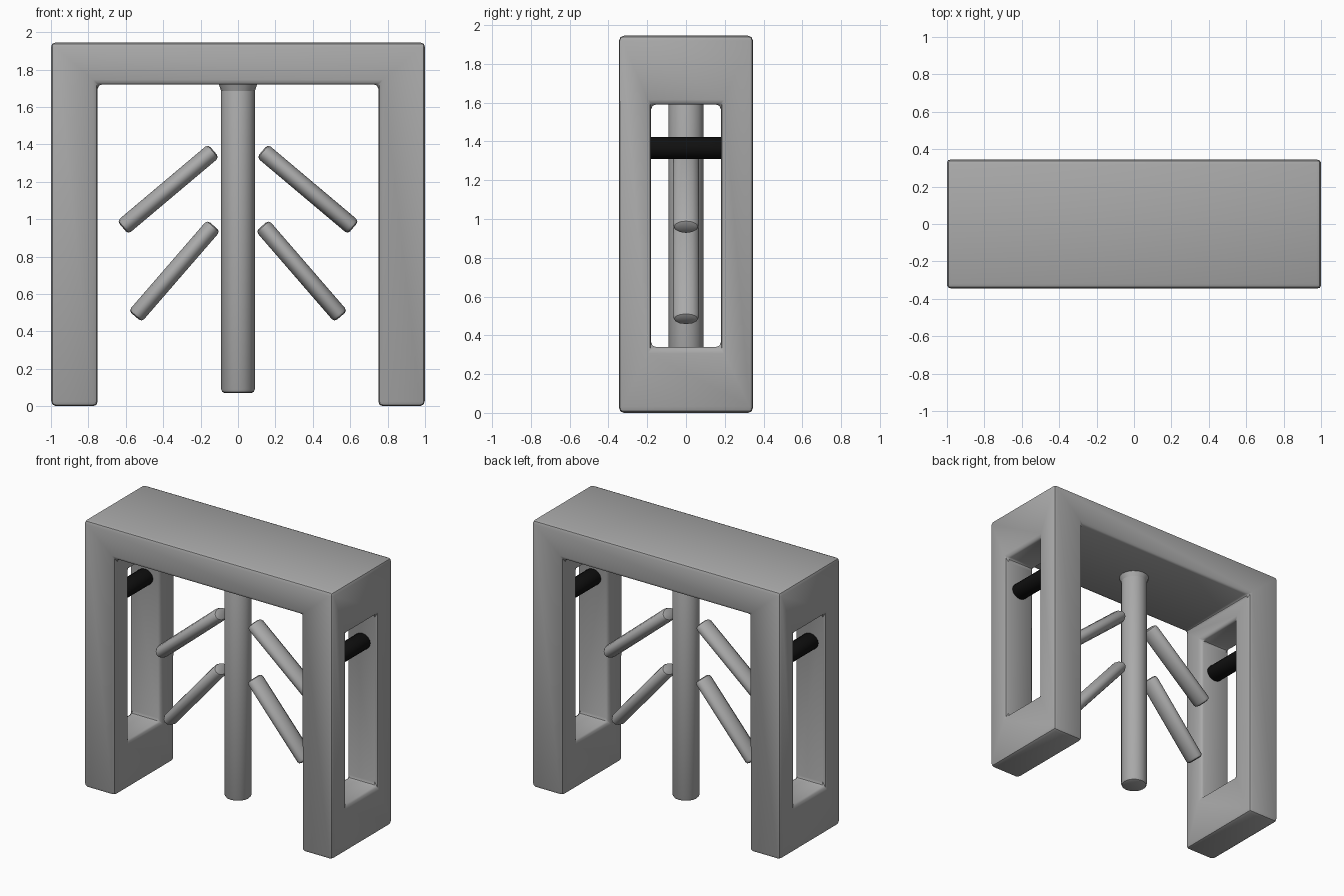
import bpy
import bmesh
from math import radians
from mathutils import Vector

if "Cube" in bpy.data.objects:
    bpy.data.objects.remove(bpy.data.objects["Cube"])


def material(name, rgb):
    mat = bpy.data.materials.new(name)
    mat.use_nodes = True
    mat.diffuse_color = (*rgb, 1)
    mat.node_tree.nodes["Principled BSDF"].inputs["Base Color"].default_value = (*rgb, 1)
    return mat


grey = material("stone grey", (0.4, 0.4, 0.4))
black = material("black", (0.005, 0.005, 0.005))


def activate(obj):
    bpy.ops.object.select_all(action="DESELECT")
    obj.select_set(True)
    bpy.context.view_layer.objects.active = obj


def soften(obj, width, segments=2):
    """Round the sharp edges and shade smooth."""
    bevel = obj.modifiers.new("Rounded edges", "BEVEL")
    bevel.width = width
    bevel.segments = segments
    bevel.limit_method = "ANGLE"
    bevel.angle_limit = radians(50)
    activate(obj)
    bpy.ops.object.modifier_apply(modifier=bevel.name)
    bpy.ops.object.shade_smooth_by_angle(angle=radians(40))


def rod(name, start, end, rx, ry, mat, sides=16, bevel=0.02):
    """Elliptical rod between two points."""
    start, end = Vector(start), Vector(end)
    axis = end - start
    bpy.ops.mesh.primitive_cylinder_add(vertices=sides, radius=1, depth=axis.length)
    obj = bpy.context.object
    obj.name = name
    for v in obj.data.vertices:
        v.co.x *= rx
        v.co.y *= ry
    # Keep the rod's wide direction along y when it leans in the xz plane
    if abs(axis.y) > 0.01:
        obj.rotation_euler.x = radians(90)
    else:
        obj.rotation_euler.y = Vector((0, 1)).angle_signed(Vector((axis.x, axis.z)))
    obj.location = (start + end) / 2
    obj.data.materials.append(mat)
    soften(obj, bevel)
    return obj


# Portal: an upside-down U extruded front to back
half_depth = 0.345
outline = [(-1, 0), (-1, 1.945), (1, 1.945), (1, 0),
           (0.75, 0), (0.75, 1.72), (-0.75, 1.72), (-0.75, 0)]
bm = bmesh.new()
face = bm.faces.new([bm.verts.new((x, -half_depth, z)) for x, z in outline])
result = bmesh.ops.extrude_face_region(bm, geom=[face])
moved = [g for g in result["geom"] if isinstance(g, bmesh.types.BMVert)]
bmesh.ops.translate(bm, verts=moved, vec=(0, 2 * half_depth, 0))
bmesh.ops.recalc_face_normals(bm, faces=bm.faces)
mesh = bpy.data.meshes.new("portal")
bm.to_mesh(mesh)
bm.free()
portal = bpy.data.objects.new("portal", mesh)
bpy.context.collection.objects.link(portal)
mesh.materials.append(grey)

# Tall window through both legs
bpy.ops.mesh.primitive_cube_add(size=1, location=(0, 0, 0.965))
cutter = bpy.context.object
cutter.name = "window_cutter"
cutter.scale = (3, 0.36, 1.25)
cutter.hide_render = True
cut = portal.modifiers.new("Windows", "BOOLEAN")
cut.object = cutter
cut.solver = "EXACT"
activate(portal)
bpy.ops.object.modifier_apply(modifier=cut.name)
bpy.data.objects.remove(cutter)
soften(portal, 0.025)

# Hanging centre post with a small collar under the beam
rod("centre_post", (0, 0, 0.07), (0, 0, 1.74), 0.09, 0.09, grey)
bpy.ops.mesh.primitive_cone_add(vertices=16, radius1=0.085, radius2=0.105,
                                depth=0.06, location=(0, 0, 1.7))
collar = bpy.context.object
collar.name = "post_collar"
collar.data.materials.append(grey)
bpy.ops.object.shade_smooth_by_angle(angle=radians(40))

# Sloping arms and the dark bars across the windows, on both sides
for side, label in ((1, "left"), (-1, "right")):
    rod(f"upper_arm_{label}", (side * 0.13, 0, 1.365), (side * 0.617, 0, 0.955),
        0.046, 0.068, grey, sides=12)
    rod(f"lower_arm_{label}", (side * 0.13, 0, 0.965), (side * 0.55, 0, 0.48),
        0.046, 0.068, grey, sides=12)
    rod(f"window_bar_{label}", (side * 0.875, -0.19, 1.365), (side * 0.875, 0.19, 1.365),
        0.065, 0.057, black, bevel=0.005)
